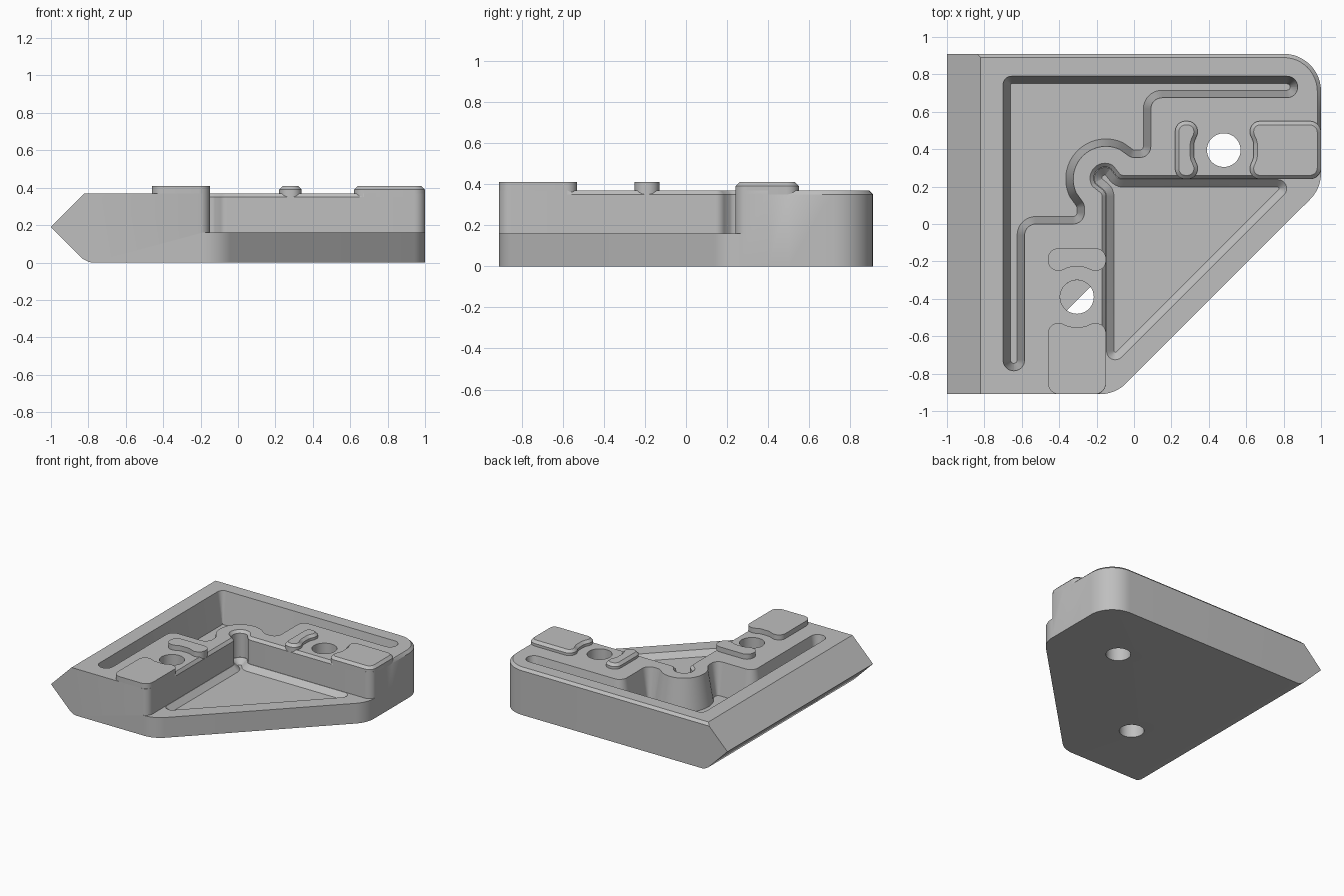
import bpy, bmesh, math
from mathutils import Vector

if "Cube" in bpy.data.objects:
    bpy.data.objects.remove(bpy.data.objects["Cube"])

TOP, STEP, FLOOR, PAD = 0.37, 0.16, 0.12, 0.41

grey = bpy.data.materials.new("grey plastic")
grey.diffuse_color = (0.52, 0.52, 0.52, 1)
grey.use_nodes = True
grey.node_tree.nodes["Principled BSDF"].inputs["Base Color"].default_value = grey.diffuse_color


def rounded(corners, n=8):
    """Closed outline from (x, y, radius) corners."""
    out = []
    for i, (x, y, r) in enumerate(corners):
        p = Vector((x, y))
        a = (Vector(corners[i - 1][:2]) - p).normalized()
        b = (Vector(corners[(i + 1) % len(corners)][:2]) - p).normalized()
        half = math.acos(max(-1, min(1, a.dot(b)))) / 2
        if r == 0 or half > 1.56:
            out.append(p)
            continue
        t = r / math.tan(half)
        c = p + (a + b).normalized() * (r / math.sin(half))
        s, e = p + a * t - c, p + b * t - c
        sweep = s.angle_signed(e)
        for k in range(n + 1):
            ang = -sweep * k / n
            out.append(c + Vector((s.x * math.cos(ang) - s.y * math.sin(ang),
                                   s.x * math.sin(ang) + s.y * math.cos(ang))))
    return out


def inset(pts, d, keep=lambda p: False):
    """Offset a counter-clockwise outline inward by d, leaving kept points."""
    out = []
    for i, p in enumerate(pts):
        e1 = (p - pts[i - 1]).normalized()
        e2 = (pts[(i + 1) % len(pts)] - p).normalized()
        n1, n2 = Vector((-e1.y, e1.x)), Vector((-e2.y, e2.x))
        move = (n1 + n2) * (d / max(0.3, 1 + n1.dot(n2)))
        out.append(p.copy() if keep(p) else p + move)
    return out


def loft(name, rings, place=lambda p, h: (p.x, p.y, h)):
    """Solid through stacked outlines given as (points, height)."""
    bm = bmesh.new()
    loops = [[bm.verts.new(place(p, h)) for p in pts] for pts, h in rings]
    n = len(loops[0])
    for lo, hi in zip(loops, loops[1:]):
        for i in range(n):
            j = (i + 1) % n
            bm.faces.new((lo[i], lo[j], hi[j], hi[i]))
    bm.faces.new(loops[0][::-1])
    bm.faces.new(loops[-1])
    bmesh.ops.recalc_face_normals(bm, faces=bm.faces)
    me = bpy.data.meshes.new(name)
    bm.to_mesh(me)
    bm.free()
    me.materials.append(grey)
    ob = bpy.data.objects.new(name, me)
    bpy.context.collection.objects.link(ob)
    return ob


def activate(ob):
    bpy.ops.object.select_all(action='DESELECT')
    ob.select_set(True)
    bpy.context.view_layer.objects.active = ob


def cut(ob, cutter):
    activate(ob)
    mod = ob.modifiers.new("cut", 'BOOLEAN')
    mod.operation, mod.solver, mod.object = 'DIFFERENCE', 'EXACT', cutter
    bpy.ops.object.modifier_apply(modifier=mod.name)
    bpy.data.objects.remove(cutter)


def mirrored(half):
    """Reflect corners across the diagonal of the L, in reverse order."""
    return [(0.09 - y, 0.09 - x, r) for x, y, r in reversed(half)]


def arc(cx, cy, r, a0, a1, n):
    return [(cx + r * math.cos(math.radians(a0 + (a1 - a0) * k / n)),
             cy + r * math.sin(math.radians(a0 + (a1 - a0) * k / n)), 0) for k in range(n + 1)]


# Main block with chamfered back and right top edges
outline = rounded([(-1.1, -0.91, 0), (-0.1, -0.91, 0.2), (1, 0.19, 0.2), (1, 0.4, 0),
                   (1, 0.5, 0), (1, 0.91, 0.2), (-1.1, 0.91, 0)], 12)
body = loft("corner_body", [(outline, 0), (outline, TOP - 0.02),
                            (inset(outline, 0.02, lambda p: p.y < 0.45), TOP)])

# Pointed left edge
wedge = [Vector(p) for p in ((-1, 0.19), (-0.72, 0.47), (-2, 0.47), (-2, -0.1), (-0.7, -0.1),
                             (-0.765, -0.004), (-0.80, 0.004), (-0.83, 0.02))]
cut(body, loft("edge_cutter", [(wedge, -1.3), (wedge, 1.3)], lambda p, h: (p.x, h, p.y)))

# Lowered gusset inside the two arms, with a round corner relief
relief = arc(-0.155, 0.245, 0.06, 140, 210, 7) + [(-0.15, 0.17, 0.05)]
half = relief + [(-0.15, -0.55, 0), (-0.15, -0.58, 0), (-0.15, -0.91, 0.06),
                 (-0.215, -0.912, 0), (-0.215, -1.5, 0)]
step = rounded(mirrored(half) + half + [(1.59, -1.5, 0)])
fixed = lambda p: p.y < -0.57 or p.x > 0.66
cut(body, loft("step_cutter", [(step, STEP), (step, TOP - 0.02),
                               (inset(step, -0.02, fixed), TOP),
                               (inset(step, -0.03, fixed), TOP + 0.01)]))

# Shallow triangular pocket in the gusset
tri = rounded(mirrored(relief + [(-0.15, -0.80, 0.05)]) + relief + [(-0.15, -0.80, 0.05)])
cut(body, loft("gusset_pocket_cutter", [(inset(tri, 0.043), FLOOR), (inset(tri, 0.003), STEP),
                                        (inset(tri, 0.004), STEP + 0.02)]))

# Deep drafted channel following the arms around the corner lobe
half = [(-0.70, -0.785, 0.057), (-0.585, -0.785, 0.057), (-0.585, 0, 0.06),
        (-0.265, 0, 0.06), (-0.265, 0.105, 0.06)] + arc(-0.15, 0.24, 0.175, 205, 138, 12)
chan = rounded([(-0.70, 0.79, 0.045)] + half + mirrored(half))
cut(body, loft("channel_cutter", [(inset(chan, 0.04), FLOOR), (chan, TOP),
                                  (inset(chan, -0.003), TOP + 0.02)]))

# Screw holes
HOLES = [(-0.305, -0.39), (0.48, 0.395)]
for x, y in HOLES:
    ring = [Vector((x + 0.09 * math.cos(k * math.pi / 24), y + 0.09 * math.sin(k * math.pi / 24)))
            for k in range(48)]
    cut(body, loft("hole_cutter", [(ring, -0.1), (ring, 0.6)]))


# Raised pads either side of each hole, with a dip facing the hole
def pad_outline(far, r):
    s = 1 if far > 0 else -1
    near, dip = 0.14 * s, 0.16 * s
    pts = [(-0.155, near, 0.054), (-0.085, near, 0.06), (-0.04, dip, 0.08),
           (0.04, dip, 0.08), (0.085, near, 0.06), (0.155, near, 0.054),
           (0.155, far, r), (-0.155, far, r)]
    return rounded(pts if s > 0 else pts[::-1])


parts = [body]
for far, r, label in ((0.26, 0.055, "small_pad"), (-0.52, 0.06, "large_pad")):
    shape = pad_outline(far, r)
    front = [Vector((HOLES[0][0] + p.x, HOLES[0][1] + p.y)) for p in shape]
    side = [Vector((HOLES[1][0] - p.y, HOLES[1][1] + p.x)) for p in shape]
    parts.append(loft("front_" + label, [(front, TOP - 0.02), (front, PAD)]))
    parts.append(loft("side_" + label, [(side, TOP - 0.02), (side, PAD - 0.02),
                                        (inset(side, 0.02), PAD)]))

for ob in parts:
    activate(ob)
    bpy.ops.object.shade_smooth_by_angle(angle=math.radians(30))
